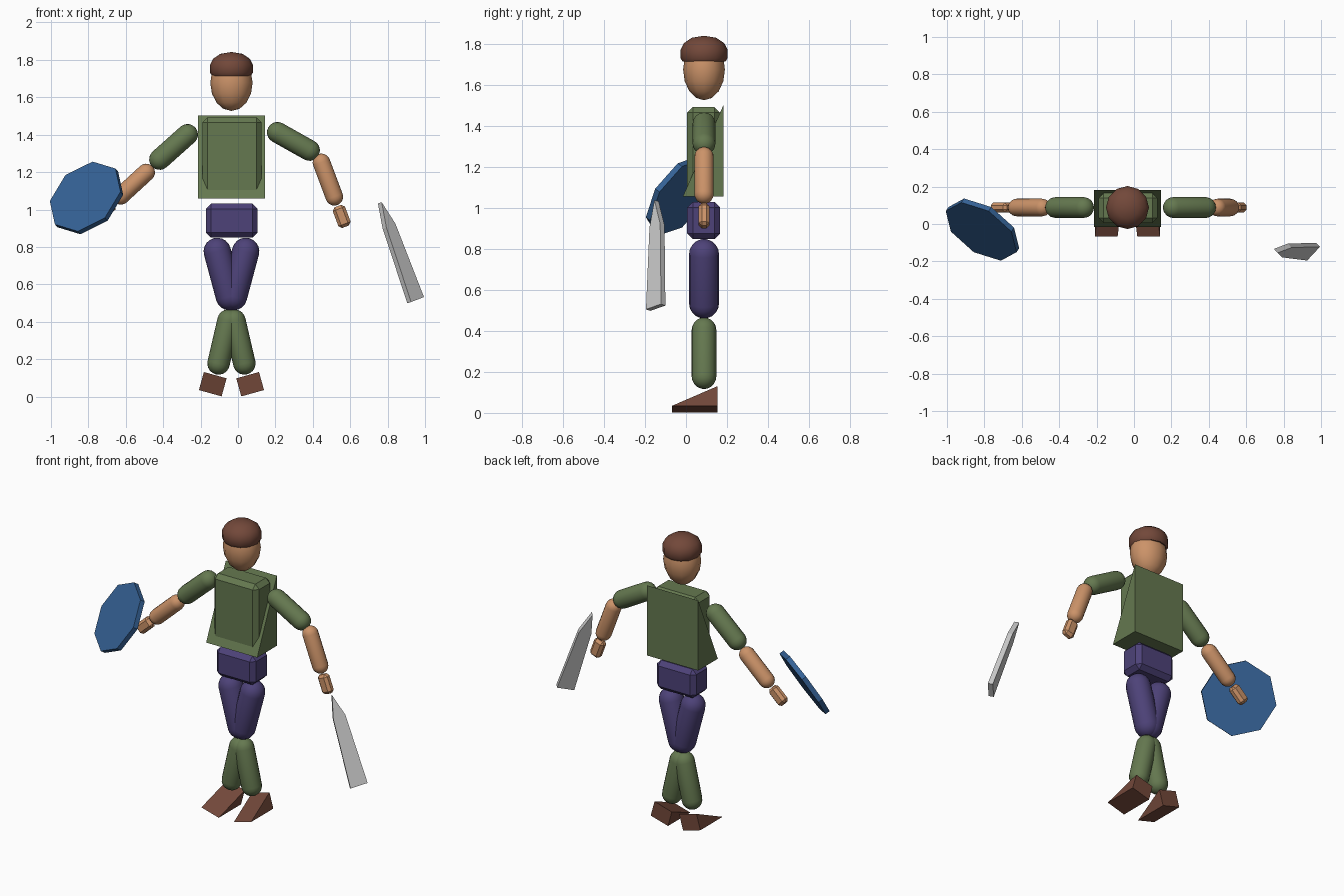
import bpy, bmesh
from math import sin, cos, pi, radians
from mathutils import Matrix, Vector

if "Cube" in bpy.data.objects:
    bpy.data.objects.remove(bpy.data.objects["Cube"])

CX, CY = -0.035, 0.088          # body axis


def material(name, rgb):
    m = bpy.data.materials.new(name)
    m.diffuse_color = (*rgb, 1)
    m.use_nodes = True
    m.node_tree.nodes["Principled BSDF"].inputs["Base Color"].default_value = m.diffuse_color
    return m


GREEN = material("green", (0.13, 0.19, 0.08))
SKIN = material("skin", (0.60, 0.29, 0.14))
PURPLE = material("purple", (0.075, 0.055, 0.19))
BROWN = material("brown", (0.17, 0.065, 0.042))
BLUE = material("blue", (0.035, 0.12, 0.30))


def finish(name, bm, mat=None, smooth=None):
    bmesh.ops.recalc_face_normals(bm, faces=bm.faces)
    mesh = bpy.data.meshes.new(name)
    bm.to_mesh(mesh)
    bm.free()
    ob = bpy.data.objects.new(name, mesh)
    bpy.context.collection.objects.link(ob)
    if mat:
        mesh.materials.append(mat)
    if smooth:
        bpy.ops.object.select_all(action='DESELECT')
        ob.select_set(True)
        bpy.context.view_layer.objects.active = ob
        bpy.ops.object.shade_smooth_by_angle(angle=radians(smooth))
    return ob


def frame(x, y, z, origin):
    m = Matrix((x, y, z)).transposed().to_4x4()
    m.translation = origin
    return m


def along(d, origin):
    """Frame whose z runs along d, with y kept on the world y axis."""
    z = Vector(d).normalized()
    y = Vector((0, 1, 0))
    return frame(y.cross(z), y, z, origin)


def lathe(name, profile, n, matrix, mat, smooth):
    bm = bmesh.new()
    rings = []
    for r, z in profile:
        if r < 1e-5:
            rings.append([bm.verts.new((0, 0, z))] * n)
        else:
            rings.append([bm.verts.new((r * cos(2 * pi * i / n), r * sin(2 * pi * i / n), z))
                          for i in range(n)])
    for a, b in zip(rings, rings[1:]):
        for i in range(n):
            j = (i + 1) % n
            bm.faces.new(list(dict.fromkeys((a[i], a[j], b[j], b[i]))))
    if profile[0][0] > 0:
        bm.faces.new(rings[0])
    bm.transform(matrix)
    return finish(name, bm, mat, smooth)


def capsule(name, p, q, r, mat):
    p, q = Vector((p[0], CY, p[1])), Vector((q[0], CY, q[1]))
    length = (q - p).length
    arc = [i * pi / 10 for i in range(6)]
    prof = [(r * sin(a), -r * cos(a)) for a in arc]
    prof += [(rr, length - z) for rr, z in reversed(prof)]
    return lathe(name, prof, 16, along(q - p, p), mat, 40)


def box(name, size, bevel, matrix, mat):
    bm = bmesh.new()
    bmesh.ops.create_cube(bm, size=1)
    bmesh.ops.scale(bm, vec=size, verts=bm.verts)
    bmesh.ops.bevel(bm, geom=bm.edges[:], offset=bevel, segments=1, affect='EDGES')
    bm.transform(matrix)
    return finish(name, bm, mat)


def prism(name, pts, depth, matrix, mat=None):
    """Polygon in local xy, extruded along local z about the middle."""
    bm = bmesh.new()
    face = bm.faces.new([bm.verts.new((x, y, -depth / 2)) for x, y in pts])
    ext = bmesh.ops.extrude_face_region(bm, geom=[face])
    bmesh.ops.translate(bm, vec=(0, 0, depth),
                        verts=[v for v in ext["geom"] if isinstance(v, bmesh.types.BMVert)])
    bm.transform(matrix)
    return finish(name, bm, mat)


# head and cap
at = Matrix.Translation
head = [(sin(pi * i / 8), -cos(pi * i / 8)) for i in range(9)]
lathe("head", head, 12, at((CX, CY, 1.677)) @ Matrix.Diagonal((0.113, 0.102, 0.150, 1)), SKIN, 50)
lathe("cap", [(0.104, 1.715), (0.115, 1.732), (0.115, 1.773), (0.099, 1.805),
              (0.06, 1.832), (0, 1.842)], 12, at((CX, CY, 0)), BROWN, 35)

# torso, wedge shaped tunic back, hips
box("torso", (0.315, 0.16, 0.42), 0.027, at((-0.032, 0.086, 1.283)), GREEN)
prism("tunic_back", [(0.182, 1.058), (-0.015, 1.058), (0.182, 1.502)], 0.358,
      frame((0, 1, 0), (0, 0, 1), (1, 0, 0), (-0.034, 0, 0)), GREEN)
box("hips", (0.275, 0.16, 0.182), 0.027, at((-0.033, 0.086, 0.94)), PURPLE)

# legs and feet, mirrored about the body axis
for side, s in (("left", 1), ("right", -1)):
    capsule(side + "_thigh", (CX + s * 0.076, 0.776), (CX + s * 0.011, 0.534), 0.073, PURPLE)
    capsule(side + "_shin", (CX + s * 0.016, 0.406), (CX + s * 0.069, 0.177), 0.06, GREEN)
    up = Vector((-s * 0.268, 0, 0.963)).normalized()
    fwd = Vector((0, 1, 0))
    prism(side + "_foot", [(0.155, -0.05), (-0.068, -0.05), (0.155, 0.05)], 0.126,
          frame(fwd, up, fwd.cross(up), (CX + s * 0.1, 0, 0.066)), BROWN)

# arms and hands
arms = {"left": ((0.211, 1.412), (0.382, 1.316), (0.446, 1.252), (0.515, 1.068)),
        "right": ((-0.27, 1.401), (-0.419, 1.268), (-0.491, 1.198), (-0.627, 1.073))}
for side, (shoulder, elbow, fore, wrist) in arms.items():
    capsule(side + "_upper_arm", shoulder, elbow, 0.056, GREEN)
    capsule(side + "_forearm", fore, wrist, 0.047, SKIN)
    d = Vector((wrist[0] - fore[0], 0, wrist[1] - fore[1])).normalized()
    centre = Vector((wrist[0], CY, wrist[1])) + d * 0.112
    box(side + "_hand", (0.07, 0.054, 0.118), 0.016, along(d, centre), SKIN)

# eight sided shield, turned 45 degrees about the arm
a = Vector((-0.735, 0, -0.678)).normalized()
side_dir = Vector((a.z, 0, -a.x))
n = (side_dir - Vector((0, 1, 0))).normalized()
octagon = [(0.22 * cos(i * pi / 4), 0.22 * sin(i * pi / 4)) for i in range(8)]
prism("shield", octagon, 0.03, frame(a, n.cross(a), n, (-0.81, -0.03, 1.062)), BLUE)

# blade, turned 45 degrees about the other arm
d = Vector((-0.353, 0, 0.936)).normalized()
w = (Vector((d.z, 0, -d.x)) + Vector((0, 1, 0))).normalized()
blade = [(-0.052, 0), (0.052, 0), (0.046, 0.42), (0.006, 0.555), (-0.028, 0.42)]
prism("sword_blade", blade, 0.03, frame(w, d, w.cross(d), (0.95, -0.148, 0.515)))
